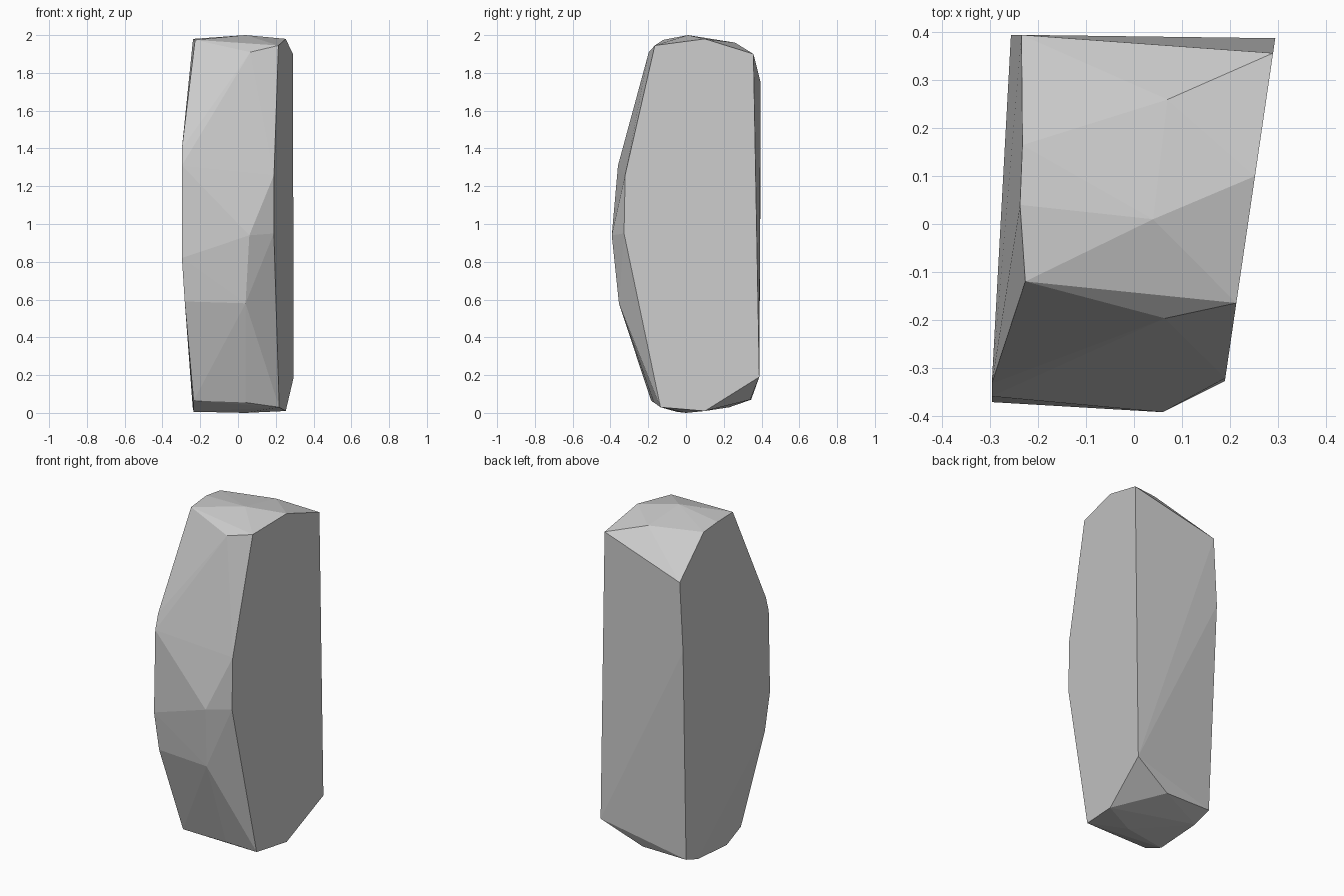
import bpy, bmesh

# Three vertical slices of the chiselled stone, left to right: (x, y, z)
left_slice = [(-0.235, 0.395, 1.75), (-0.233, 0.165, 1.965), (-0.238, 0.04, 1.98),
              (-0.227, -0.12, 1.975), (-0.297, -0.333, 1.4), (-0.297, -0.36, 1.31),
              (-0.297, -0.372, 0.82), (-0.282, -0.345, 0.59), (-0.235, -0.185, 0.065),
              (-0.235, -0.05, 0.006), (-0.24, 0.23, 0.03), (-0.242, 0.345, 0.07),
              (-0.257, 0.395, 1.34)]
middle_slice = [(0.07, 0.26, 1.96), (0.04, 0.01, 2.0), (0.065, -0.197, 1.91),
                (0.06, -0.393, 0.94), (0.04, -0.355, 0.58), (0.04, -0.17, 0.055),
                (0.04, 0.0, 0.0), (0.05, 0.34, 0.07)]

# Right face is one flat cut, so x follows from y
right_profile = [(0.357, 1.9), (0.10, 1.98), (-0.165, 1.945), (-0.322, 1.26),
                 (-0.328, 0.95), (-0.135, 0.03), (0.10, 0.01), (0.388, 0.19)]
right_slice = [(0.238 + 0.147 * y, y, z) for y, z in right_profile]

# Wrap the slices in a faceted hull
bm = bmesh.new()
for p in left_slice + middle_slice + right_slice:
    bm.verts.new(p)
res = bmesh.ops.convex_hull(bm, input=bm.verts[:])
loose = [v for v in bm.verts if not v.link_faces]
bmesh.ops.delete(bm, geom=loose, context='VERTS')
bmesh.ops.recalc_face_normals(bm, faces=bm.faces[:])

mesh = bpy.data.meshes.new("standing_stone")
bm.to_mesh(mesh)
bm.free()
stone = bpy.data.objects.new("standing_stone", mesh)
bpy.context.collection.objects.link(stone)
